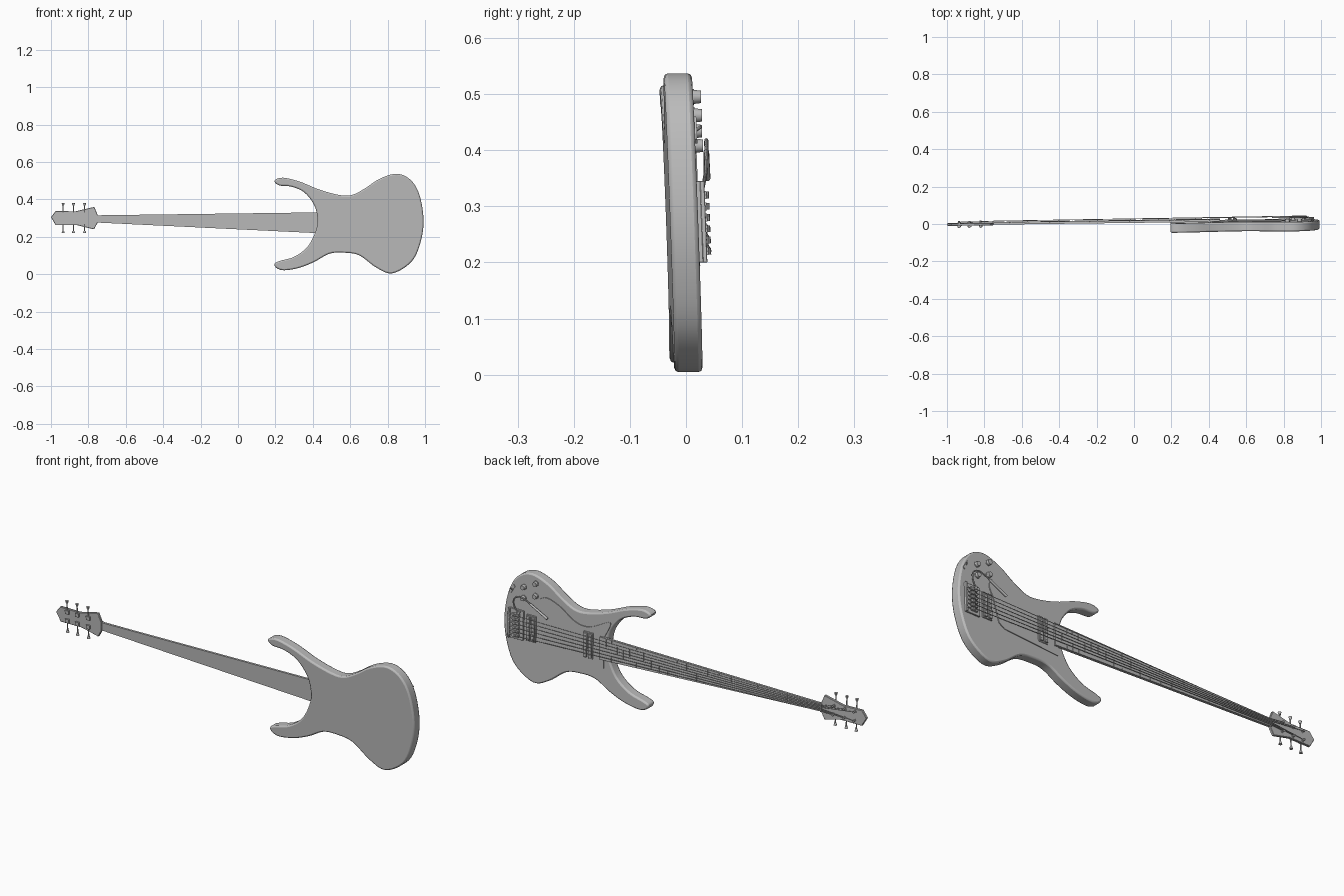
import bpy, bmesh, math
from mathutils import Vector, Matrix

cube = bpy.data.objects.get("Cube")
if cube:
    bpy.data.objects.remove(cube)

grey = bpy.data.materials.new("plain_grey")
grey.use_nodes = True
COLOUR = (0.5, 0.5, 0.5, 1)
grey.diffuse_color = COLOUR
grey.node_tree.nodes["Principled BSDF"].inputs["Base Color"].default_value = COLOUR


def place(x, d, z):
    """Position along, in front of and across the slightly leaning face."""
    return Vector((x, 0.019 + 0.013 * x - 0.037 * z + d, z))


def smooth_path(points, steps, closed=True):
    """Rounded path through a few control points."""
    n, out = len(points), []
    for i in range(n if closed else n - 1):
        pick = [(i + k) % n if closed else min(max(i + k, 0), n - 1) for k in (-1, 0, 1, 2)]
        a, b, c, e = (Vector(points[k]) for k in pick)
        for s in range(steps):
            t = s / steps
            out.append(b + (c - a) * t / 2 + (a * 2 - b * 5 + c * 4 - e) * t * t / 2
                       + (b * 3 - a - c * 3 + e) * t ** 3 / 2)
    if not closed:
        out.append(Vector(points[-1]))
    return out


def slab(bm, outline, low, high):
    """Flat plate with the given outline between two depths."""
    back = [bm.verts.new(place(x, low, z)) for x, z in outline]
    front = [bm.verts.new(place(x, high, z)) for x, z in outline]
    bm.faces.new(back)
    bm.faces.new(front[::-1])
    for i in range(len(back)):
        j = (i + 1) % len(back)
        bm.faces.new((back[i], front[i], front[j], back[j]))


def block(bm, x0, x1, z0, z1, low, high):
    slab(bm, [(x0, z0), (x1, z0), (x1, z1), (x0, z1)], low, high)


def rod(bm, start, end, r0, r1=None, sides=12):
    """Round bar between two points."""
    p, q = place(*start), place(*end)
    turn = (q - p).to_track_quat('Z', 'Y').to_matrix().to_4x4()
    bmesh.ops.create_cone(bm, cap_ends=True, segments=sides, radius1=r0, radius2=r1 or r0,
                          depth=(q - p).length, matrix=Matrix.Translation((p + q) / 2) @ turn)


def finish(bm, name, bevel=0.0, segments=1):
    bmesh.ops.recalc_face_normals(bm, faces=bm.faces)
    mesh = bpy.data.meshes.new(name)
    bm.to_mesh(mesh)
    bm.free()
    mesh.materials.append(grey)
    obj = bpy.data.objects.new(name, mesh)
    bpy.context.collection.objects.link(obj)
    bpy.ops.object.select_all(action='DESELECT')
    bpy.context.view_layer.objects.active = obj
    obj.select_set(True)
    bpy.ops.object.shade_smooth_by_angle(angle=math.radians(30))
    if bevel:
        mod = obj.modifiers.new("edge", 'BEVEL')
        mod.width, mod.segments = bevel, segments
        mod.limit_method, mod.angle_limit = 'ANGLE', math.radians(60)
    return obj


# Body with two horns
body_outline = [
    (.195, .5), (.24, .516), (.33, .495), (.436, .452), (.54, .424), (.607, .423),
    (.676, .457), (.757, .51), (.848, .537), (.922, .505), (.97, .425), (.992, .29),
    (.976, .17), (.928, .067), (.826, .005), (.74, .035), (.65, .1), (.57, .115),
    (.49, .11), (.41, .067), (.33, .035), (.249, .021), (.206, .033), (.196, .057),
    (.227, .072), (.302, .094), (.372, .147), (.414, .227), (.425, .29), (.409, .366),
    (.356, .436), (.286, .468), (.22, .475)]
bm = bmesh.new()
slab(bm, smooth_path(body_outline, 5), -0.05, 0)
finish(bm, "body", 0.009, 2)

# Pickguard: curved upper edge, straight lower edge
bm = bmesh.new()
curve = smooth_path([(.8, .33), (.82, .39), (.77, .44), (.69, .42), (.6, .365),
                     (.52, .36), (.41, .41), (.44, .33)], 5, closed=False)
slab(bm, curve + [(.44, .175), (.74, .195), (.77, .215)], -0.002, 0.004)
finish(bm, "pickguard")

# Neck and fingerboard
NUT, BRIDGE, NECK_END = -0.75, 0.92, 0.46


def neck_edge(x, side):
    t = (x - NUT) / (NECK_END - NUT)
    return (.315 + .016 * t) if side > 0 else (.276 - .058 * t)


def neck_strip(bm, x0, x1, low, high, trim=0.0):
    slab(bm, [(x0, neck_edge(x0, -1) + trim), (x1, neck_edge(x1, -1) + trim),
              (x1, neck_edge(x1, 1) - trim), (x0, neck_edge(x0, 1) - trim)], low, high)


bm = bmesh.new()
neck_strip(bm, NUT - .02, NECK_END, -0.001, 0.008)
finish(bm, "neck")
bm = bmesh.new()
neck_strip(bm, NUT, NECK_END, 0.008, 0.012, .001)
finish(bm, "fingerboard")
bm = bmesh.new()
for n in range(1, 22):
    x = NUT + (BRIDGE - NUT) * (1 - 2 ** (-n / 12))
    neck_strip(bm, x - .001, x + .001, 0.011, 0.0135, .002)
finish(bm, "frets")
bm = bmesh.new()
neck_strip(bm, NUT - .006, NUT, 0.008, 0.016)
finish(bm, "nut")

# Headstock
bm = bmesh.new()
slab(bm, [(-1, .305), (-.975, .338), (-.87, .336), (-.768, .36), (-.75, .316),
          (-.75, .276), (-.77, .24), (-.86, .262), (-.975, .262)], -0.004, 0.009)
finish(bm, "headstock", 0.002)

# Tuners: post, shaft and button on each side
posts, pegs = bmesh.new(), bmesh.new()
post_spots = {}
for side in (-1, 1):
    for k, x in enumerate((-.82, -.88, -.935)):
        z = .3 + side * .022
        post_spots[side, k] = (x, z)
        rod(posts, (x, .008, z), (x, .011, z), .009)
        rod(posts, (x, .011, z), (x, .02, z), .005)
        tip = .3 + side * .08
        rod(pegs, (x, -.007, z), (x, -.007, tip), .003, sides=8)
        rod(pegs, (x, -.007, tip - side * .012), (x, -.007, tip), .005, .008)
        block(pegs, x - .01, x + .01, z - .009, z + .009, -.012, -.003)
finish(posts, "tuner_posts")
finish(pegs, "tuner_pegs")

# Strings, with a saddle and a screw for each one
strings, saddles = bmesh.new(), bmesh.new()
for i in range(6):
    z_bridge = .22 + .02 * i
    z_nut = .281 + .006 * i
    side = -1 if i < 3 else 1
    px, pz = post_spots[side, i if i < 3 else 5 - i]
    radius = .0018 - .00015 * i
    rod(strings, (NUT, .017, z_nut), (BRIDGE, .021, z_bridge), radius, sides=6)
    rod(strings, (px, .014, pz), (NUT, .017, z_nut), radius, sides=6)
    block(saddles, .9, .935, z_bridge - .007, z_bridge + .007, .006, .017)
    rod(saddles, (.92, .016, z_bridge - .006), (.92, .016, z_bridge + .006), .006, sides=10)
    rod(saddles, (.935, .012, z_bridge), (.955, .012, z_bridge), .003, sides=8)
finish(strings, "strings")
finish(saddles, "bridge_saddles")

# Bridge plate with a stepped rear lip
bm = bmesh.new()
block(bm, .88, .96, .2, .345, -0.001, .007)
block(bm, .952, .962, .2, .345, .006, .014)
finish(bm, "bridge_plate", 0.001)

# Two twin-coil pickups with pole pieces
pickups, poles = bmesh.new(), bmesh.new()
for centre in (.525, .838):
    block(pickups, centre - .026, centre + .026, .207, .335, 0, .007)
    for offset in (-.013, .013):
        x = centre + offset
        block(pickups, x - .009, x + .009, .212, .33, .006, .014)
        for i in range(6):
            z = .225 + .0185 * i
            rod(poles, (x, .013, z), (x, .0155, z), .004, sides=8)
finish(pickups, "pickups", 0.001)
finish(poles, "pickup_poles")

# Control knobs and the selector switch
bm = bmesh.new()
for x, z in ((.82, .495), (.885, .462), (.82, .434), (.885, .408)):
    rod(bm, (x, -.001, z), (x, .003, z), .014, sides=20)
    rod(bm, (x, .003, z), (x, .015, z), .0125, .011, 20)
finish(bm, "control_knobs")
bm = bmesh.new()
slab(bm, [(.932, .452), (.94, .46), (.965, .42), (.957, .412)], -.001, .004)
rod(bm, (.948, .003, .436), (.952, .012, .442), .003, sides=8)
finish(bm, "switch_plate")

# Tremolo arm swept along a bent path
bm = bmesh.new()
path = smooth_path([(.905, .012, .335), (.925, .018, .365), (.925, .02, .4), (.895, .021, .418),
                    (.85, .021, .405), (.74, .022, .35)], 6, closed=False)
for a, b in zip(path, path[1:]):
    rod(bm, a, b, .0035, sides=8)
rod(bm, path[-6], path[-1], .005, .006)
rod(bm, (.905, 0, .335), (.905, .015, .335), .008)
finish(bm, "tremolo_arm")
